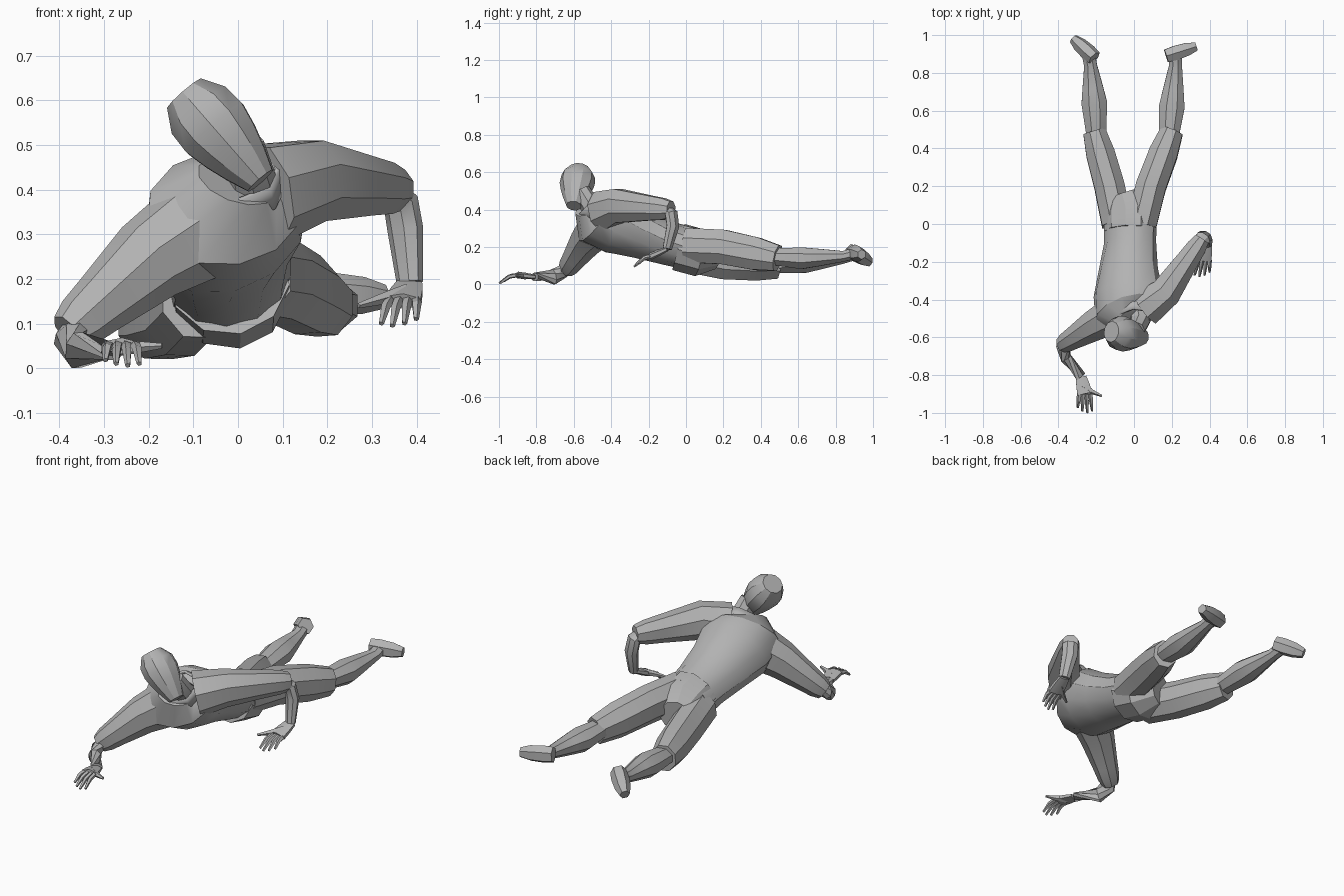
import bpy, bmesh
from math import cos, sin, pi, radians
from mathutils import Vector

cube = bpy.data.objects.get("Cube")
if cube:
    bpy.data.objects.remove(cube, do_unlink=True)

grey = bpy.data.materials.new("plain_grey")
grey.use_nodes = True
colour = (0.45, 0.45, 0.45, 1)
grey.diffuse_color = colour
grey.node_tree.nodes["Principled BSDF"].inputs["Base Color"].default_value = colour

UP = Vector((0, 0, 1))
SIDEWAYS = Vector((1, 0, 0))
BACKWARDS = Vector((0, 1, 0))
SHOULDER_LINE = Vector((1, 0.2, 0))


def loft(name, path, widths, flat=1, sides=8, ref=SIDEWAYS, roll=(0, 0), caps=True):
    """Skin a body part along a path; flat is the depth of a section over its width."""
    bm = bmesh.new()
    centres = [Vector(point) for point in path]
    last = len(centres) - 1
    grow = 1 / cos(pi / sides)
    loops = []
    for i, (centre, width) in enumerate(zip(centres, widths)):
        tangent = (centres[min(i + 1, last)] - centres[max(i - 1, 0)]).normalized()
        turn = radians(roll[0] + (roll[1] - roll[0]) * i / last)
        across = ref * cos(turn) + UP * sin(turn)
        across = (across - tangent * across.dot(tangent)).normalized()
        upward = tangent.cross(across) * flat
        loop = []
        for k in range(sides):
            angle = 2 * pi * (k + 0.5) / sides
            offset = across * cos(angle) + upward * sin(angle)
            loop.append(bm.verts.new(centre + offset * width * grow))
        loops.append(loop)
    for low, high in zip(loops, loops[1:]):
        for k in range(sides):
            n = (k + 1) % sides
            bm.faces.new((low[k], low[n], high[n], high[k]))
    if caps:
        bm.faces.new(loops[0])
        bm.faces.new(loops[-1])
    bmesh.ops.recalc_face_normals(bm, faces=bm.faces)
    mesh = bpy.data.meshes.new(name)
    bm.to_mesh(mesh)
    bm.free()
    mesh.materials.append(grey)
    obj = bpy.data.objects.new(name, mesh)
    bpy.context.collection.objects.link(obj)
    bpy.ops.object.select_all(action="DESELECT")
    obj.select_set(True)
    bpy.context.view_layer.objects.active = obj
    bpy.ops.object.shade_smooth_by_angle(angle=radians(30))
    return obj


def hand(side, wrist, knuckles, tips, thumb_tip, across):
    """Flat palm, four bent fingers and a thumb."""
    middle = wrist.lerp(knuckles, 0.5)
    loft(side + "_palm", [wrist, middle, knuckles], [0.028, 0.036, 0.04], 0.4, 6, across)
    finger_widths = [0.01, 0.009, 0.005]
    shortening = {"index": 0, "middle": -0.1, "ring": 0, "little": 0.2}
    for i, (finger, shorter) in enumerate(shortening.items()):
        spread = across * (1.5 - i)
        base = knuckles + spread * 0.02
        end = (tips + spread * 0.026).lerp(base, shorter)
        bend = base.lerp(end, 0.5) + UP * 0.012
        loft(f"{side}_{finger}_finger", [base, bend, end], finger_widths, 1, 5, across)
    bend = middle.lerp(thumb_tip, 0.5) - BACKWARDS * 0.006
    loft(side + "_thumb", [middle, bend, thumb_tip], [0.016, 0.011, 0.005], 1, 5, BACKWARDS)


def leg(side, hip, thigh, knee, calf, ankle, heel, toe):
    """Loose trouser leg, bare lower leg and a foot with its sole facing back."""
    loft(side + "_trouser_leg", [hip, thigh, thigh.lerp(knee, 0.6), knee],
         [0.08, 0.08, 0.076, 0.06], 1.15)
    loft(side + "_shin", [thigh.lerp(knee, 0.85), calf, calf.lerp(ankle, 0.4),
                          ankle, heel.lerp(toe, 0.3)],
         [0.05, 0.068, 0.055, 0.034, 0.035], 0.85)
    loft(side + "_foot", [heel, heel.lerp(toe, 0.3), heel.lerp(toe, 0.7), toe],
         [0.034, 0.038, 0.034, 0.022], 1.05, 6, BACKWARDS)


def arm(side, shoulder, upper_arm, elbow, forearm, wrist, knuckles, tips, thumb, inward):
    """Sleeve to the elbow, then forearm and hand."""
    level = (elbow - upper_arm).cross(UP).normalized()
    loft(side + "_sleeve", [shoulder, upper_arm, upper_arm.lerp(elbow, 0.6),
                            upper_arm.lerp(elbow, 0.85), elbow],
         [0.1, 0.082, 0.06, 0.052, 0.04], 1.1, ref=level)
    loft(side + "_forearm", [upper_arm.lerp(elbow, 0.9), elbow.lerp(forearm, 0.25),
                             forearm, wrist],
         [0.03, 0.04, 0.04, 0.029], 0.75, ref=level)
    hand(side, wrist, knuckles, tips, thumb, SIDEWAYS * inward)


# Torso, rolled more and more towards the raised left shoulder
loft("torso", [(-0.02, 0.03, 0.19), (-0.02, -0.1, 0.22), (-0.03, -0.24, 0.27),
               (-0.03, -0.37, 0.32), (-0.03, -0.47, 0.36), (0, -0.51, 0.42)],
     [0.135, 0.135, 0.155, 0.185, 0.18, 0.1], 0.82, 12, SHOULDER_LINE, (10, 34))
loft("hips", [(-0.02, -0.04, 0.2), (-0.02, 0.07, 0.17), (-0.05, 0.16, 0.16)],
     [0.13, 0.13, 0.08], 0.95, 10, roll=(12, 10))

# Collar, neck and head
collar = loft("collar", [(0, -0.47, 0.4), (0, -0.51, 0.44)], [0.105, 0.09], 0.9,
              ref=SHOULDER_LINE, roll=(30, 30), caps=False)
wall = collar.modifiers.new("wall", "SOLIDIFY")
wall.thickness = 0.012
loft("neck", [(0.02, -0.46, 0.38), (0.03, -0.52, 0.43), (0.01, -0.56, 0.5)],
     [0.06, 0.05, 0.045], ref=SHOULDER_LINE, roll=(30, 30))
chin, crown = Vector((0.05, -0.6, 0.42)), Vector((-0.12, -0.57, 0.615))
loft("head", [chin.lerp(crown, step / 5) for step in range(6)],
     [0.036, 0.056, 0.072, 0.083, 0.08, 0.05], 1.08, 10, SIDEWAYS + UP)

# Legs, stretched out behind
leg("left",
    hip=Vector((0.04, 0, 0.21)), thigh=Vector((0.09, 0.2, 0.2)),
    knee=Vector((0.2, 0.49, 0.14)), calf=Vector((0.2, 0.62, 0.14)),
    ankle=Vector((0.22, 0.84, 0.15)), heel=Vector((0.17, 0.89, 0.17)),
    toe=Vector((0.33, 0.94, 0.16)))
leg("right",
    hip=Vector((-0.09, 0, 0.16)), thigh=Vector((-0.13, 0.2, 0.12)),
    knee=Vector((-0.21, 0.49, 0.1)), calf=Vector((-0.21, 0.64, 0.12)),
    ankle=Vector((-0.23, 0.84, 0.14)), heel=Vector((-0.21, 0.88, 0.18)),
    toe=Vector((-0.32, 0.98, 0.12)))

# Left arm hangs from a raised elbow, right arm reaches forward on the floor
arm("left",
    shoulder=Vector((0.06, -0.44, 0.39)), upper_arm=Vector((0.17, -0.36, 0.42)),
    elbow=Vector((0.36, -0.08, 0.4)), forearm=Vector((0.375, -0.07, 0.31)),
    wrist=Vector((0.385, -0.1, 0.19)), knuckles=Vector((0.37, -0.19, 0.15)),
    tips=Vector((0.36, -0.27, 0.1)), thumb=Vector((0.27, -0.22, 0.14)), inward=-1)
arm("right",
    shoulder=Vector((-0.09, -0.47, 0.31)), upper_arm=Vector((-0.2, -0.53, 0.24)),
    elbow=Vector((-0.38, -0.64, 0.08)), forearm=Vector((-0.36, -0.71, 0.04)),
    wrist=Vector((-0.28, -0.81, 0.04)), knuckles=Vector((-0.26, -0.9, 0.05)),
    tips=Vector((-0.26, -0.99, 0.01)), thumb=Vector((-0.17, -0.91, 0.05)), inward=1)
